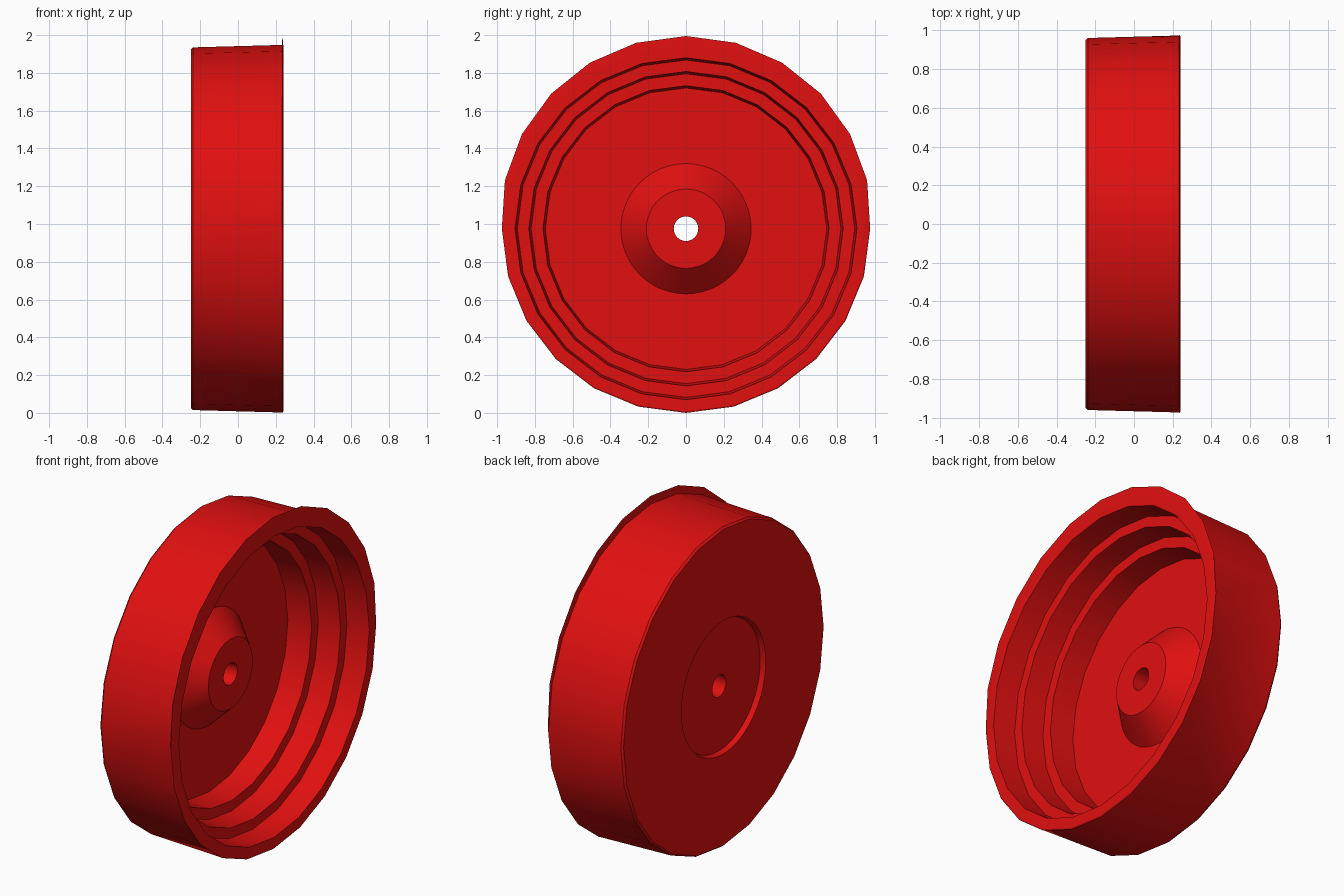
import bpy, bmesh, math

if "Cube" in bpy.data.objects:
    bpy.data.objects.remove(bpy.data.objects["Cube"])

CZ = 0.98  # axle height
red = bpy.data.materials.new("red")
red.diffuse_color = (0.75, 0.005, 0.005, 1)
red.use_nodes = True
red.node_tree.nodes["Principled BSDF"].inputs["Base Color"].default_value = red.diffuse_color


def lathe(name, profile, sides, closed, lip_row=None):
    """Spin (x, radius) points around the x axis at height CZ."""
    bm = bmesh.new()
    rows = []
    for i, (x, r) in enumerate(profile):
        row = []
        for k in range(sides):
            a = 2 * math.pi * k / sides
            # moulding flash: this edge stands proud on the upper half
            rr = r + 0.045 * max(0, math.cos(a)) ** 0.7 if i == lip_row else r
            row.append(bm.verts.new((x, rr * math.sin(a), CZ + rr * math.cos(a))))
        rows.append(row)
    n = len(rows)
    for i in range(n if closed else n - 1):
        a, b = rows[i], rows[(i + 1) % n]
        for k in range(sides):
            j = (k + 1) % sides
            bm.faces.new((a[k], a[j], b[j], b[k]))
    bmesh.ops.recalc_face_normals(bm, faces=bm.faces)
    me = bpy.data.meshes.new(name)
    bm.to_mesh(me)
    bm.free()
    me.materials.append(red)
    ob = bpy.data.objects.new(name, me)
    bpy.context.collection.objects.link(ob)
    bpy.context.view_layer.objects.active = ob
    ob.select_set(True)
    bpy.ops.object.shade_smooth_by_angle(angle=math.radians(25))
    ob.select_set(False)
    return ob


# Stepped rim: back face, outer tread, flash edge, then three inner steps
rim = [(-0.25, 0.5), (-0.25, 0.95), (-0.238, 0.96), (0.232, 0.973),
       (0.236, 0.975), (0.24, 0.968),
       (0.24, 0.905), (0.10, 0.893),
       (0.10, 0.832), (-0.04, 0.82),
       (-0.04, 0.757), (-0.19, 0.745),
       (-0.19, 0.5)]
lathe("stepped_rim", rim, 24, True, lip_row=4)

# Centre web with conical hub, axle hole and shallow recess on the back
hub = [(-0.19, 0.505), (-0.19, 0.345), (-0.05, 0.21), (-0.05, 0.065),
       (-0.22, 0.065), (-0.22, 0.39), (-0.25, 0.40), (-0.25, 0.505)]
lathe("hub", hub, 48, True)
bpy.context.view_layer.update()

# Rest the lowest point on the ground
low = min(v.co.z for o in bpy.data.objects for v in o.data.vertices)
for o in bpy.data.objects:
    o.location.z -= low
